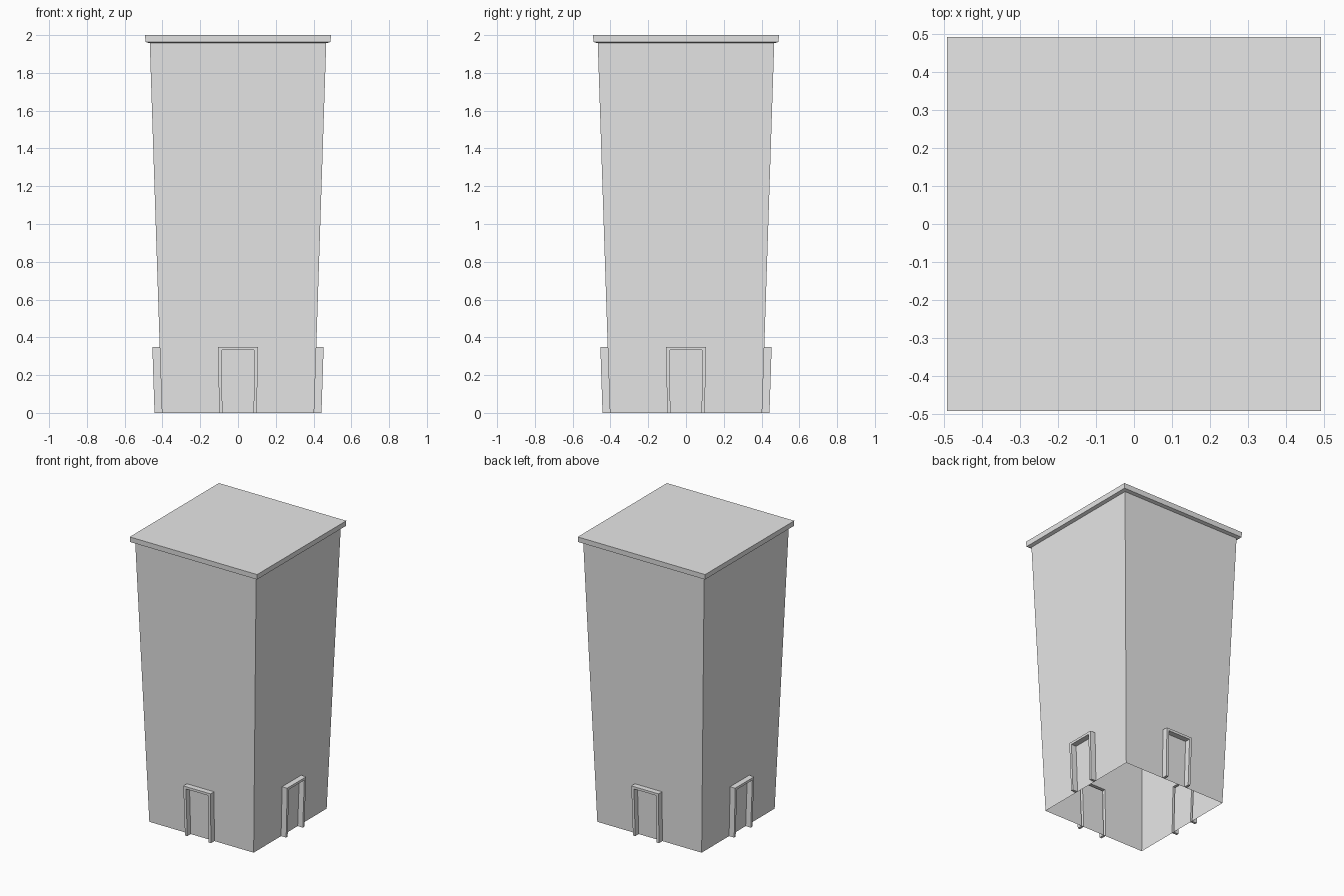
import bpy
import bmesh
from math import pi
from mathutils import Matrix

if "Cube" in bpy.data.objects:
    bpy.data.objects.remove(bpy.data.objects["Cube"], do_unlink=True)

BASE, TOP, WALL_H = 0.403, 0.467, 1.957   # wall half-widths and height
DEPTH, DOOR_H = 0.039, 0.35               # door frame

grey = bpy.data.materials.new("plain grey")
grey.use_nodes = True
colour = (0.8, 0.8, 0.8, 1)
grey.diffuse_color = colour
grey.node_tree.nodes["Principled BSDF"].inputs["Base Color"].default_value = colour


def finish(bm, name):
    bmesh.ops.remove_doubles(bm, verts=bm.verts, dist=1e-5)
    bmesh.ops.recalc_face_normals(bm, faces=bm.faces)
    mesh = bpy.data.meshes.new(name)
    bm.to_mesh(mesh)
    bm.free()
    mesh.materials.append(grey)
    obj = bpy.data.objects.new(name, mesh)
    bpy.context.collection.objects.link(obj)


def wall_y(z):
    return -(BASE + (TOP - BASE) * z / WALL_H)


def polygon(bm, points):
    # points are (x, z) on the sloping front wall
    return bm.faces.new([bm.verts.new((x, wall_y(z), z)) for x, z in points])


# Four tapered walls, open underneath, each with a hollow raised door frame
bm = bmesh.new()
outer = [(-0.1, 0), (-0.105, DOOR_H), (0.105, DOOR_H), (0.1, 0)]
inner = [(-0.083, 0), (-0.085, 0.333), (0.085, 0.333), (0.083, 0)]
polygon(bm, [(-BASE, 0)] + outer + [(BASE, 0), (TOP, WALL_H), (-TOP, WALL_H)])
polygon(bm, inner)
frame = polygon(bm, outer + inner[::-1])
raised = bmesh.ops.extrude_face_region(bm, geom=[frame])["geom"]
bmesh.ops.translate(bm, vec=(0, -DEPTH, 0),
                    verts=[v for v in raised if isinstance(v, bmesh.types.BMVert)])
if frame.is_valid:
    bm.faces.remove(frame)
side = bm.verts[:] + bm.edges[:] + bm.faces[:]
for i in range(1, 4):
    copy = bmesh.ops.duplicate(bm, geom=side)["geom"]
    bmesh.ops.rotate(bm, matrix=Matrix.Rotation(i * pi / 2, 3, "Z"),
                     verts=[v for v in copy if isinstance(v, bmesh.types.BMVert)])
finish(bm, "tower_walls")

# Flat roof slab with a slightly sloping underside
bm = bmesh.new()
rings = []
for half, z in [(TOP, WALL_H), (0.49, 1.964), (0.492, 2.0)]:
    rings.append([bm.verts.new((x * half, y * half, z))
                  for x, y in [(-1, -1), (1, -1), (1, 1), (-1, 1)]])
for low, high in zip(rings, rings[1:]):
    for i in range(4):
        j = (i + 1) % 4
        bm.faces.new((low[i], low[j], high[j], high[i]))
bm.faces.new(rings[-1])
finish(bm, "roof_slab")
